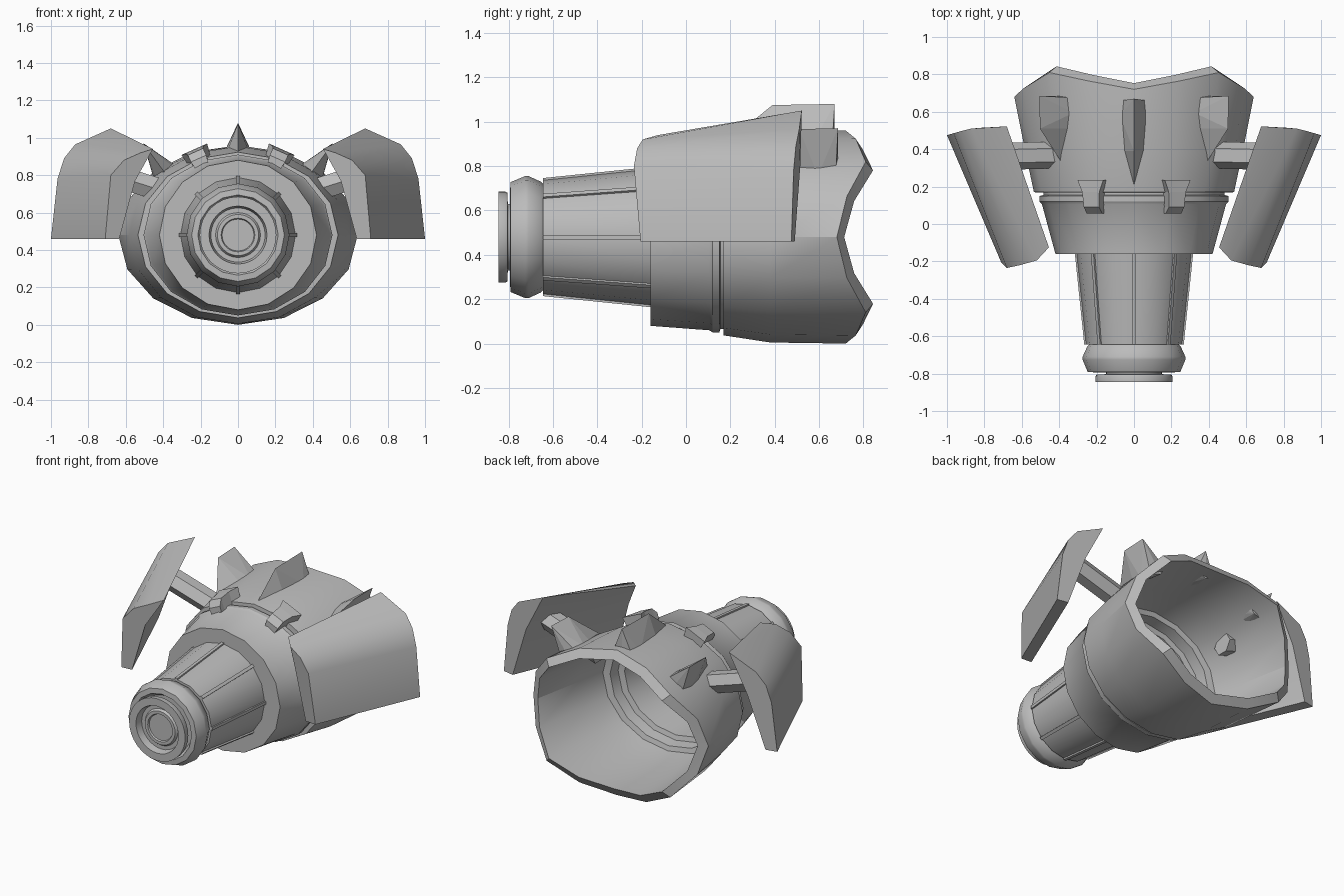
import bpy, bmesh, math
from mathutils import Vector

cube = bpy.data.objects.get("Cube")
if cube:
    bpy.data.objects.remove(cube, do_unlink=True)

AXIS = 0.48   # height of the long axis
SIDES = 16

grey = bpy.data.materials.new("plain grey")
grey.use_nodes = True
grey.diffuse_color = (0.5, 0.5, 0.5, 1)
grey.node_tree.nodes["Principled BSDF"].inputs["Base Color"].default_value = (0.5, 0.5, 0.5, 1)


def finish(name, bm, smooth=True):
    bmesh.ops.recalc_face_normals(bm, faces=bm.faces)
    mesh = bpy.data.meshes.new(name)
    bm.to_mesh(mesh)
    bm.free()
    mesh.materials.append(grey)
    ob = bpy.data.objects.new(name, mesh)
    bpy.context.collection.objects.link(ob)
    if smooth:
        bpy.ops.object.select_all(action='DESELECT')
        ob.select_set(True)
        bpy.context.view_layer.objects.active = ob
        bpy.ops.object.shade_smooth_by_angle(angle=math.radians(30))
    return ob


def loft(name, rings, smooth=True):
    """Skin equal-length rings of points and close both ends."""
    bm = bmesh.new()
    loops = [[bm.verts.new(p) for p in ring] for ring in rings]
    n = len(loops[0])
    for a, b in zip(loops, loops[1:]):
        for i in range(n):
            j = (i + 1) % n
            bm.faces.new((a[i], a[j], b[j], b[i]))
    bm.faces.new(loops[0])
    bm.faces.new(loops[-1])
    return finish(name, bm, smooth)


def ring(y, rx, rz=None):
    """Elliptical ring round the axis; y may be a list of 5 values per quarter."""
    rz = rx if rz is None else rz
    pts = []
    for i in range(SIDES):
        a = math.tau * i / SIDES
        k = i % 8
        yy = y[min(k, 8 - k)] if isinstance(y, list) else y
        pts.append((rx * math.cos(a), yy, AXIS + rz * math.sin(a)))
    return pts


def hull(name, pts, smooth=False):
    bm = bmesh.new()
    for p in pts:
        bm.verts.new(p)
    res = bmesh.ops.convex_hull(bm, input=bm.verts)
    junk = [v for v in bm.verts if not v.link_faces]
    bmesh.ops.delete(bm, geom=junk, context='VERTS')
    bmesh.ops.dissolve_limit(bm, angle_limit=0.02, verts=bm.verts, edges=bm.edges)
    return finish(name, bm, smooth)


# Hollow bell body with a scalloped, chamfered rear rim
rim = [0.68, 0.725, 0.81, 0.765, 0.72]
loft("bell_body", [
    ring(-0.16, 0.42, 0.40), ring(0.105, 0.492, 0.42), ring(0.12, 0.505, 0.43),
    ring(0.15, 0.505, 0.43), ring(0.155, 0.485, 0.415), ring(0.168, 0.485, 0.415),
    ring(0.17, 0.535, 0.443), ring(0.38, 0.58, 0.475),
    ring(rim, 0.64, 0.48),
    ring([y + 0.033 for y in rim], 0.585, 0.425),
    ring(0.38, 0.52, 0.42), ring(0.19, 0.475, 0.39), ring(0.18, 0.43, 0.36),
    ring(0.11, 0.42, 0.35), ring(0.10, 0.38, 0.32), ring(-0.10, 0.33, 0.31),
])

# Tapered barrel with thin ribs
loft("barrel", [ring(-0.12, 0.312), ring(-0.645, 0.258)])
for k in range(8):
    a = k * math.tau / 8
    out = Vector((math.cos(a), 0, math.sin(a)))
    side = Vector((-math.sin(a), 0, math.cos(a)))

    def rib_end(y, r):
        c = Vector((0, y, AXIS))
        return [c + out * (r - 0.03) - side * 0.01, c + out * (r + 0.008) - side * 0.01,
                c + out * (r + 0.008) + side * 0.01, c + out * (r - 0.03) + side * 0.01]
    loft(f"barrel_rib_{k + 1}", [rib_end(-0.15, 0.309), rib_end(-0.645, 0.258)], False)

# Flared collar with a recessed front
loft("collar", [ring(-0.64, 0.235), ring(-0.655, 0.25), ring(-0.71, 0.275), ring(-0.725, 0.275),
                ring(-0.79, 0.248), ring(-0.793, 0.215), ring(-0.75, 0.19)])

# Muzzle ring and stepped inner disc
SIDES = 32
loft("muzzle", [ring(-0.74, 0.15), ring(-0.803, 0.15), ring(-0.805, 0.20), ring(-0.815, 0.205),
                ring(-0.845, 0.205), ring(-0.845, 0.155), ring(-0.80, 0.145),
                ring(-0.80, 0.12), ring(-0.815, 0.11), ring(-0.815, 0.09), ring(-0.805, 0.085)])
SIDES = 16


def spike(name, base, angle, height, rear, front):
    """Ridged fin standing on the body, leaning by angle."""
    up = Vector((math.sin(angle), 0, math.cos(angle)))
    side = Vector((math.cos(angle), 0, -math.sin(angle)))

    def p(u, y, h):
        return Vector((base[0], y, base[1])) + side * u + up * h
    pts = [p(0, front, -0.02), p(0, front + 0.18, height), p(0, rear, height + 0.005), p(0, rear, -0.06)]
    for s in (-1, 1):
        pts += [p(s * 0.06, front + 0.18, -0.03), p(s * 0.075, rear - 0.09, -0.03),
                p(s * 0.068, rear - 0.01, -0.03)]
    hull(name, pts)


def clip(name, s):
    """Wedge clip bridging the groove."""
    a = math.radians(24) * s
    up = Vector((math.sin(a), 0, math.cos(a)))
    side = Vector((math.cos(a), 0, -math.sin(a)))
    c = Vector((0.205 * s, 0, 0.875))
    rows = [(0.055, 0.045, -0.04, 0.015), (0.09, 0.045, -0.04, 0.055),
            (0.17, 0.05, -0.04, 0.065), (0.235, 0.075, -0.02, 0.07)]
    rings = []
    for y, w, lo, hi in rows:
        o = c + Vector((0, y, 0))
        rings.append([o - side * w * 0.8 + up * lo, o + side * w * 0.8 + up * lo,
                      o + side * w + up * hi, o - side * w + up * hi])
    loft(name, rings, False)


spike("top_spike", (0, 0.95), 0, 0.125, 0.67, 0.21)

# Shield cross-sections (model's left): outer curve, then inner side
front_section = [(0.71, -0.205, 0.46), (0.68, -0.235, 0.80), (0.61, -0.22, 0.88),
                 (0.52, -0.195, 0.92), (0.455, -0.125, 0.94), (0.55, -0.185, 0.77), (0.635, -0.2, 0.46)]
rear_section = [(1.0, 0.475, 0.46), (0.965, 0.485, 0.78), (0.93, 0.495, 0.89),
                (0.87, 0.51, 0.965), (0.68, 0.522, 1.05), (0.81, 0.515, 0.80), (0.925, 0.49, 0.46)]

for label, s in (("left", 1), ("right", -1)):
    spike(label + "_spike", (0.40 * s, 0.825), math.radians(36) * s, 0.175, 0.685, 0.33)
    clip(label + "_clip", s)
    loft(label + "_shield", [[(x * s, y, z) for x, y, z in sec]
                             for sec in (front_section, rear_section)])
    # Hexagonal strut from inside the body to the shield
    ends = []
    for x, y, z in ((0.38, 0.37, 0.71), (0.76, 0.36, 0.83)):
        ends.append([(x * s, y + 0.072 * math.cos(k * math.tau / 6),
                      z + 0.072 * math.sin(k * math.tau / 6)) for k in range(6)])
    loft(label + "_strut", ends, False)
